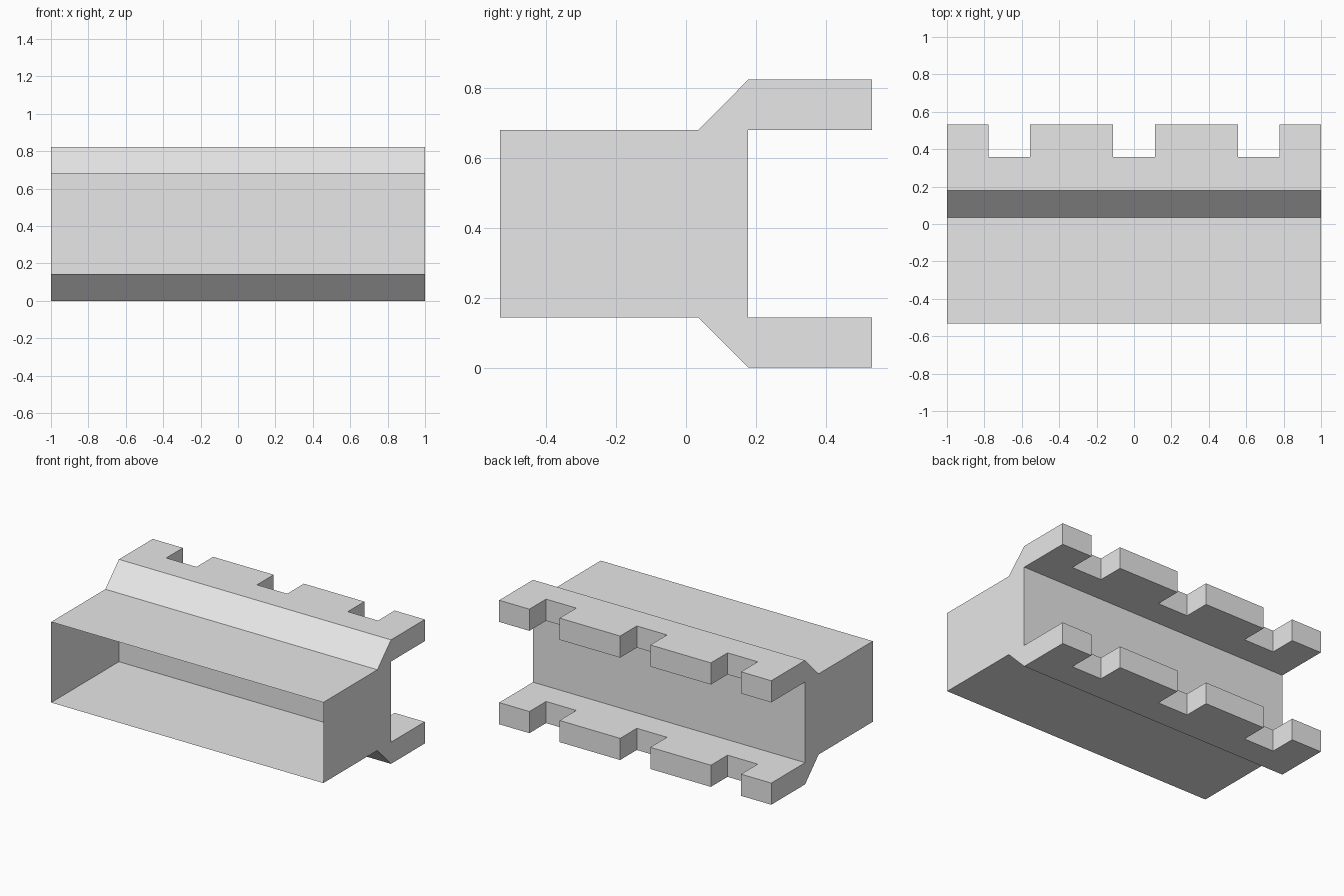
import bpy
import bmesh
from mathutils import Vector

cube = bpy.data.objects.get("Cube")
if cube:
    bpy.data.objects.remove(cube, do_unlink=True)

# Main dimensions
FRONT, BEND, WALL, NOTCH, BACK = -0.533, 0.035, 0.178, 0.358, 0.533
MID, INNER, OUTER = 0.412, 0.268, 0.412   # heights measured from the mid plane

grey = bpy.data.materials.new("plain grey")
grey.use_nodes = True
colour = (0.8, 0.8, 0.8, 1.0)
grey.diffuse_color = colour
grey.node_tree.nodes["Principled BSDF"].inputs["Base Color"].default_value = colour


def prism(name, outline, sweep, open_sides=()):
    """Extrude a planar outline, then remove the faces looking along open_sides."""
    bm = bmesh.new()
    base = bm.faces.new([bm.verts.new(p) for p in outline])
    result = bmesh.ops.extrude_face_region(bm, geom=[base], use_keep_orig=True)
    moved = [g for g in result["geom"] if isinstance(g, bmesh.types.BMVert)]
    bmesh.ops.translate(bm, vec=sweep, verts=moved)
    bmesh.ops.recalc_face_normals(bm, faces=bm.faces[:])
    bm.normal_update()
    hidden = [f for f in bm.faces
              if any(f.normal.dot(Vector(d)) > 0.99 for d in open_sides)]
    bmesh.ops.delete(bm, geom=hidden, context="FACES")
    mesh = bpy.data.meshes.new(name)
    bm.to_mesh(mesh)
    bm.free()
    mesh.materials.append(grey)
    obj = bpy.data.objects.new(name, mesh)
    bpy.context.collection.objects.link(obj)
    return obj


# Thin-walled body, open at the front
lo, hi = MID - INNER, MID + INNER
prism("body_shell",
      [(-1, FRONT, lo), (-1, WALL, lo), (-1, WALL, hi), (-1, FRONT, hi)],
      (2, 0, 0), open_sides=[(0, -1, 0)])

# Plan of a flange: back edge with three notches
plan = [(-1, WALL), (-1, BACK)]
for centre in (-0.667, 0, 0.667):
    a, b = centre - 0.111, centre + 0.111
    plan += [(a, BACK), (a, NOTCH), (b, NOTCH), (b, BACK)]
plan += [(1, BACK), (1, WALL)]

# Upper and lower flanges with their sloped shoulders
for side, s in (("upper", 1), ("lower", -1)):
    near, far = MID + s * INNER, MID + s * OUTER
    prism(side + "_flange", [(x, y, near) for x, y in plan],
          (0, 0, far - near), open_sides=[(0, -1, 0)])
    prism(side + "_shoulder",
          [(-1, BEND, near), (-1, WALL, near), (-1, WALL, far)],
          (2, 0, 0), open_sides=[(0, 1, 0), (0, 0, -s)])
